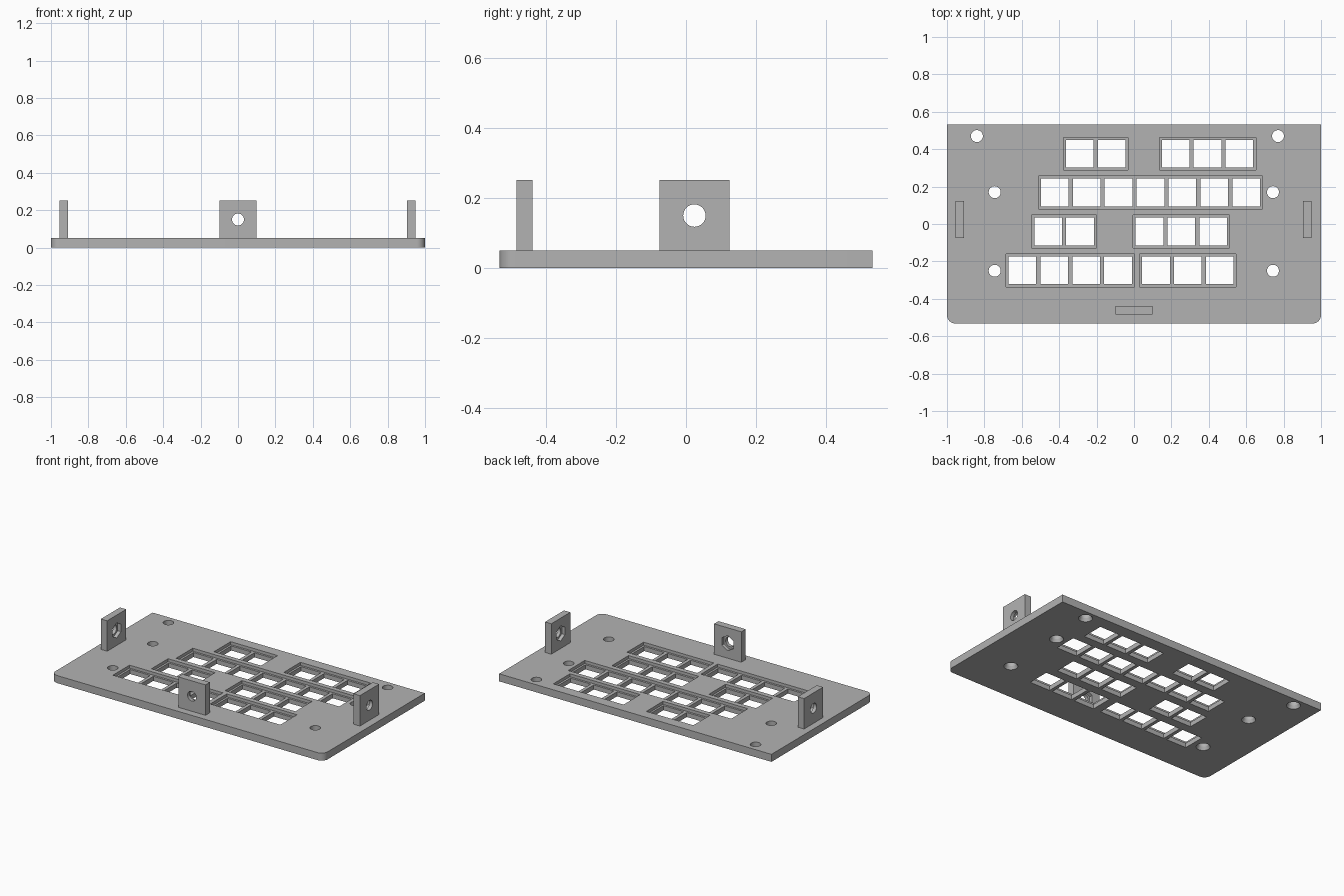
import bpy
import bmesh
from math import radians, pi
from mathutils import Matrix, Vector

cube = bpy.data.objects.get("Cube")
if cube:
    bpy.data.objects.remove(cube, do_unlink=True)

grey = bpy.data.materials.new("grey plastic")
grey.use_nodes = True
colour = (0.45, 0.45, 0.45, 1)
grey.diffuse_color = colour
grey.node_tree.nodes["Principled BSDF"].inputs["Base Color"].default_value = colour

PLATE_H = 0.05      # plate thickness
LIP_H = 0.03        # thickness left under the recesses
PITCH = 0.1705      # spacing of the key windows
WINDOW = 0.148
MARGIN = 0.0135
TAB_H, TAB_T = 0.252, 0.046
HOLE_R, HOLE_Z = 0.032, 0.15


def add_box(bm, lo, hi):
    lo, hi = Vector(lo), Vector(hi)
    matrix = Matrix.Translation((lo + hi) / 2) @ Matrix.Diagonal((*(hi - lo), 1))
    return bmesh.ops.create_cube(bm, size=1, matrix=matrix)


def add_rod(bm, centre, r1, r2, depth, sides=32, rotation=Matrix()):
    bmesh.ops.create_cone(bm, cap_ends=True, segments=sides, radius1=r1, radius2=r2,
                          depth=depth, matrix=Matrix.Translation(centre) @ rotation)


def make_object(name, bm):
    mesh = bpy.data.meshes.new(name)
    bm.to_mesh(mesh)
    bm.free()
    mesh.materials.append(grey)
    obj = bpy.data.objects.new(name, mesh)
    bpy.context.collection.objects.link(obj)
    return obj


def activate(obj):
    bpy.ops.object.select_all(action="DESELECT")
    obj.select_set(True)
    bpy.context.view_layer.objects.active = obj


def cut(obj, bm):
    cutter = make_object("cutter", bm)
    cutter.hide_render = True
    mod = obj.modifiers.new("cut", "BOOLEAN")
    mod.operation, mod.solver, mod.object = "DIFFERENCE", "EXACT", cutter
    activate(obj)
    bpy.ops.object.modifier_apply(modifier=mod.name)
    bpy.data.objects.remove(cutter, do_unlink=True)


def smooth(obj):
    activate(obj)
    bpy.ops.object.shade_smooth_by_angle(angle=radians(25))


# Plate with rounded front corners
bm = bmesh.new()
add_box(bm, (-1, -0.532, 0), (1, 0.532, PLATE_H))
corners = [e for e in bm.edges if all(v.co.y < 0 for v in e.verts)
           and abs(e.verts[0].co.z - e.verts[1].co.z) > 0.01]
bmesh.ops.bevel(bm, geom=corners, offset=0.045, segments=8, profile=0.5, affect="EDGES")
plate = make_object("key_plate", bm)

# Groups of key windows: centre x, centre y, number of windows
groups = [(-0.205, 0.375, 2), (0.393, 0.375, 3),
          (0.088, 0.168, 7),
          (-0.374, -0.04, 2), (0.253, -0.04, 3),
          (-0.341, -0.248, 4), (0.288, -0.248, 3)]
recesses, openings = bmesh.new(), bmesh.new()
half = WINDOW / 2
for x, y, count in groups:
    w = (count - 1) * PITCH / 2 + half + MARGIN
    h = half + MARGIN
    add_box(recesses, (x - w, y - h, LIP_H), (x + w, y + h, 0.1))
    for i in range(count):
        cx = x + (i - (count - 1) / 2) * PITCH
        add_box(openings, (cx - half, y - half, -0.1), (cx + half, y + half, 0.1))

# Screw holes, slightly flared underneath
flares = bmesh.new()
for x, y in [(-0.84, 0.47), (0.77, 0.47), (-0.745, 0.17), (0.743, 0.17),
             (-0.745, -0.25), (0.743, -0.25)]:
    add_rod(openings, (x, y, 0), HOLE_R, HOLE_R, 0.2)
    add_rod(flares, (x, y, 0), 0.052, HOLE_R, 0.04)
for cutter in (recesses, openings, flares):
    cut(plate, cutter)
smooth(plate)

# Upright mounting tabs with a bolt hole and an inner nut pocket
tip = Matrix.Rotation(pi / 2, 4, "X")
for name, location, turn in [("front_tab", (0, -0.461, 0), 0),
                             ("right_tab", (-0.931, 0.024, 0), -90),
                             ("left_tab", (0.926, 0.024, 0), 90)]:
    bm = bmesh.new()
    add_box(bm, (-0.1, -TAB_T / 2, PLATE_H), (0.1, TAB_T / 2, TAB_H))
    tab = make_object(name, bm)
    hole, pocket = bmesh.new(), bmesh.new()
    add_rod(hole, (0, 0, HOLE_Z), HOLE_R, HOLE_R, 0.2, rotation=tip)
    add_rod(pocket, (0, TAB_T / 2, HOLE_Z), 0.05, 0.05, TAB_T, sides=6, rotation=tip)
    cut(tab, hole)
    cut(tab, pocket)
    tab.location = location
    tab.rotation_euler.z = radians(turn)
    smooth(tab)
